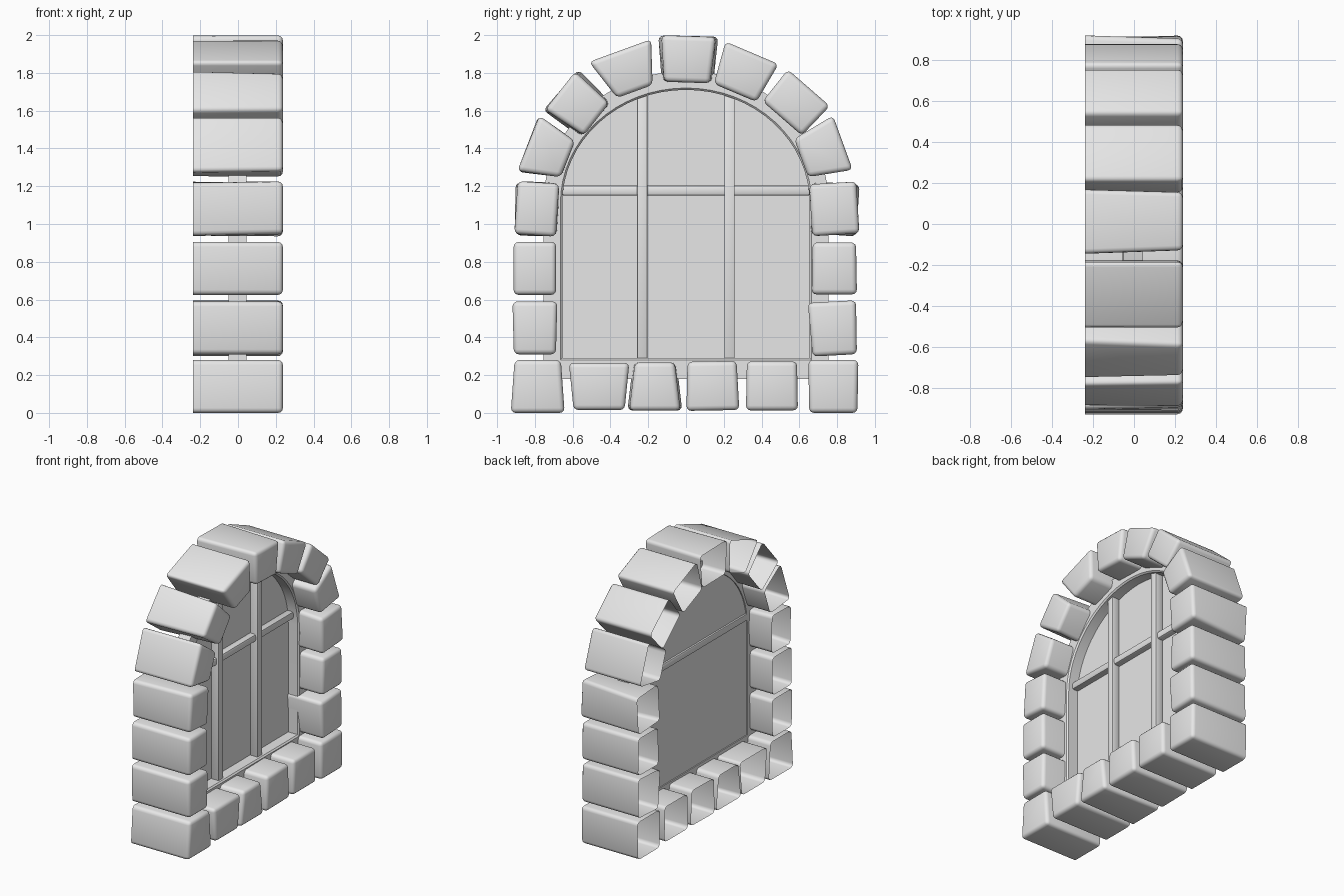
import bpy, bmesh
from math import sin, cos, pi, radians, sqrt
from mathutils import Vector, Matrix

cube = bpy.data.objects.get("Cube")
if cube:
    bpy.data.objects.remove(cube, do_unlink=True)

grey = bpy.data.materials.new("plain_grey")
grey.use_nodes = True
grey.diffuse_color = (0.8, 0.8, 0.8, 1)
grey.node_tree.nodes["Principled BSDF"].inputs["Base Color"].default_value = (0.8, 0.8, 0.8, 1)

BACK, FRONT = -0.2375, 0.2375        # depth range of the stones
FRAME_BACK, FRAME_FRONT = -0.05, 0.045
SPRING = 1.11                        # height where the arch starts


def finish(bm, name, smooth=True):
    """Turn a bmesh into a shaded, coloured object."""
    bmesh.ops.recalc_face_normals(bm, faces=bm.faces)
    mesh = bpy.data.meshes.new(name)
    bm.to_mesh(mesh)
    bm.free()
    obj = bpy.data.objects.new(name, mesh)
    bpy.context.collection.objects.link(obj)
    mesh.materials.append(grey)
    if smooth:
        bpy.ops.object.select_all(action='DESELECT')
        obj.select_set(True)
        bpy.context.view_layer.objects.active = obj
        bpy.ops.object.shade_smooth_by_angle(angle=radians(40))
    return obj


def stone(name, y, z, width, height, angle=0, taper=0, twist=0, flare=0):
    """Hollow rounded block, open at the back; taper widens its outer end."""
    bm = bmesh.new()
    rings = []
    for x, turn, grow in ((BACK, twist, flare), (FRONT, 0, 0)):
        rot = Matrix.Rotation(radians(angle + turn), 2)
        ring = []
        for su, sv in ((-1, -1), (1, -1), (1, 1), (-1, 1)):
            half = (width + grow + sv * taper / 2) / 2
            p = rot @ Vector((su * half, sv * height / 2))
            ring.append(bm.verts.new((x, y + p.x, z + p.y)))
        rings.append(ring)
    back, front = rings
    bm.faces.new(front)
    for i in range(4):
        j = (i + 1) % 4
        bm.faces.new((back[i], back[j], front[j], front[i]))
    bmesh.ops.recalc_face_normals(bm, faces=bm.faces)
    edges = [e for e in bm.edges if len(e.link_faces) == 2]
    bmesh.ops.bevel(bm, geom=edges, offset=0.026, segments=3, profile=0.5,
                    affect='EDGES', clamp_overlap=True)
    return finish(bm, name)


def opening(half_width, bottom, rise, x, steps=32):
    """Points of an arched outline, closed along the bottom."""
    pts = [(x, half_width, bottom)]
    for i in range(steps + 1):
        a = pi * i / steps
        pts.append((x, half_width * cos(a), SPRING + rise * sin(a)))
    pts.append((x, -half_width, bottom))
    return pts


def bar(name, low, high, bevel):
    """Glazing bar as a bevelled box between two corners."""
    bm = bmesh.new()
    bmesh.ops.create_cube(bm, size=1)
    low, high = Vector(low), Vector(high)
    size = high - low
    for v in bm.verts:
        v.co = Vector([c * s for c, s in zip(v.co, size)]) + (low + high) / 2
    bmesh.ops.bevel(bm, geom=bm.edges[:], offset=bevel, segments=2,
                    profile=0.5, affect='EDGES')
    return finish(bm, name)


# Side stones: y, z, width, height, angle, taper, twist
right_column = [
    (-0.785, 0.14, 0.265, 0.28, 0, -0.04),
    (-0.80, 0.45, 0.23, 0.28, 0, 0.015),
    (-0.80, 0.765, 0.225, 0.28),
    (-0.79, 1.08, 0.22, 0.28, -4, 0, 5),
]
left_column = [
    (0.78, 0.14, 0.26, 0.28, 0, 0.01),
    (0.78, 0.447, 0.245, 0.285, 3, 0.02),
    (0.785, 0.765, 0.235, 0.275, 0, -0.01),
    (0.785, 1.08, 0.25, 0.275, 4, 0, -8),
]
# Arch stones, angle turns the outer end away from straight up
arch = [
    (-0.73, 1.385, 0.26, 0.225, 68, 0.11, 2),
    (-0.57, 1.63, 0.235, 0.245, 52, 0.04, -3, 0.03),
    (-0.31, 1.81, 0.275, 0.23, 20, 0.15),
    (0.01, 1.872, 0.265, 0.245, -2, 0.045, 1, 0.03),
    (0.305, 1.80, 0.275, 0.23, -23, 0.06),
    (0.58, 1.64, 0.285, 0.215, -41, 0.02),
    (0.72, 1.39, 0.26, 0.235, -70, 0.09),
]
# Stones under the window
sill = [
    (-0.46, 0.14, 0.295, 0.25, 0, 0.05),
    (-0.165, 0.14, 0.24, 0.255, 0, -0.06, 0, 0.02),
    (0.14, 0.143, 0.27, 0.26, 1, -0.02),
    (0.455, 0.143, 0.27, 0.26, 0, -0.01),
]
groups = {"right_side_stone": right_column, "left_side_stone": left_column,
          "arch_stone": arch, "sill_stone": sill}
for label, rows in groups.items():
    for number, row in enumerate(rows, 1):
        stone(f"{label}_{number}", *row)

# Arched window frame
bm = bmesh.new()
loops = []
for half_width, bottom, rise, x in (
        (0.655, 0.29, 0.60, FRAME_BACK),
        (0.655, 0.29, 0.60, FRAME_FRONT - 0.01),
        (0.665, 0.28, 0.61, FRAME_FRONT),
        (0.755, 0.18, 0.70, FRAME_FRONT),
        (0.755, 0.18, 0.70, FRAME_BACK)):
    loops.append([bm.verts.new(p) for p in opening(half_width, bottom, rise, x)])
count = len(loops[0])
for k, a in enumerate(loops):
    b = loops[(k + 1) % len(loops)]
    for i in range(count):
        j = (i + 1) % count
        bm.faces.new((a[i], a[j], b[j], b[i]))
finish(bm, "window_frame")

# Flat pane filling the frame
bm = bmesh.new()
bm.faces.new([bm.verts.new(p) for p in opening(0.66, 0.285, 0.605, FRAME_BACK + 0.008)])
finish(bm, "window_pane", smooth=False)

# Glazing bars
for side, y in (("right", -0.232), ("left", 0.23)):
    top = SPRING + 0.61 * sqrt(1 - (y / 0.66) ** 2)
    bar(f"{side}_upright_bar", (-0.04, y - 0.027, 0.28), (0.02, y + 0.027, top), 0.005)
bar("cross_bar", (-0.055, -0.66, 1.15), (0.005, 0.66, 1.205), 0.014)
